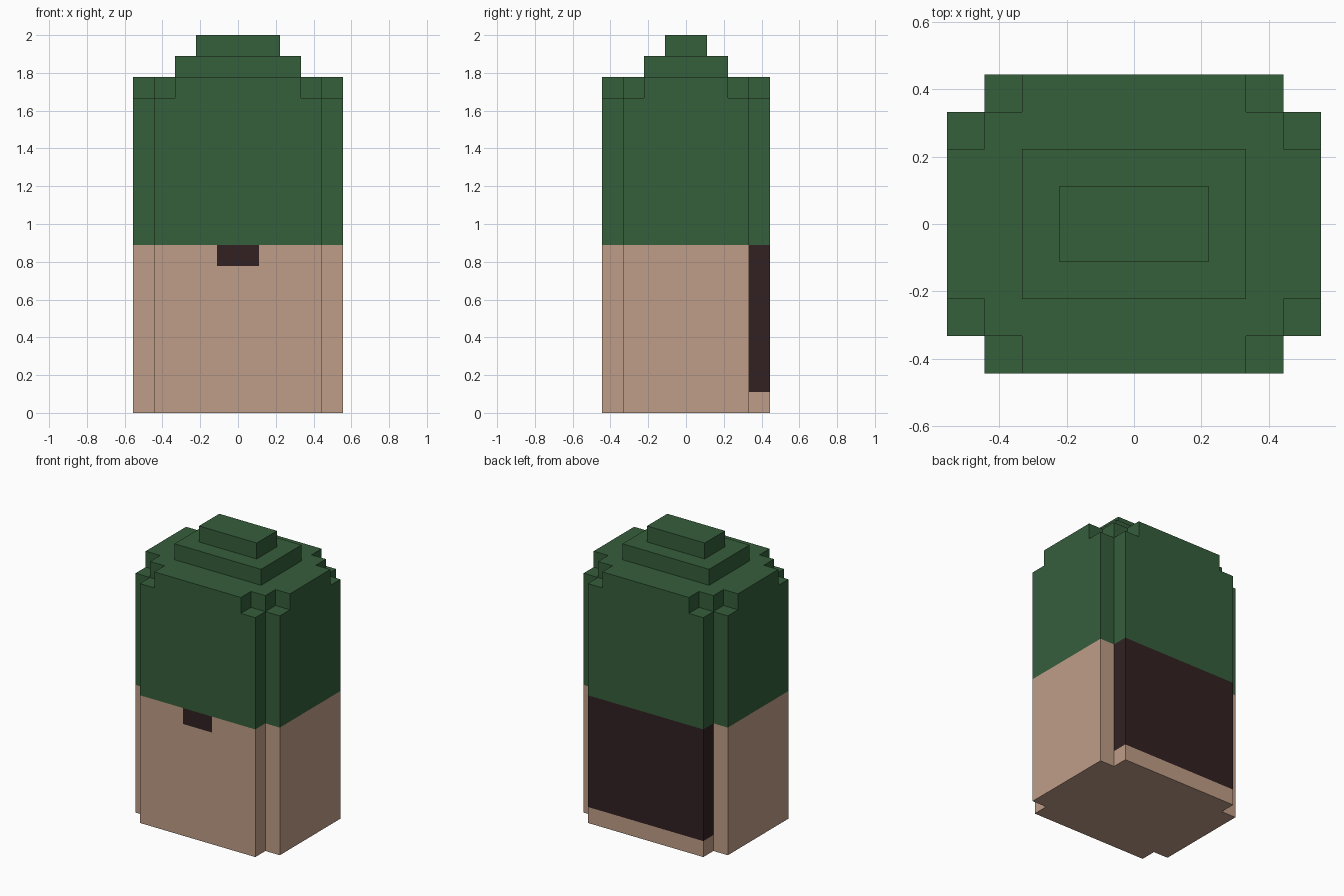
import bpy
import bmesh

cube = bpy.data.objects.get("Cube")
if cube:
    bpy.data.objects.remove(cube, do_unlink=True)

U = 2 / 18  # one block unit


def material(name, rgb):
    lin = [((c / 255 + 0.055) / 1.055) ** 2.4 for c in rgb] + [1.0]
    mat = bpy.data.materials.new(name)
    mat.use_nodes = True
    mat.diffuse_color = lin
    bsdf = next(n for n in mat.node_tree.nodes if n.type == 'BSDF_PRINCIPLED')
    bsdf.inputs["Base Color"].default_value = lin
    bsdf.inputs["Roughness"].default_value = 0.9
    return mat


skin = material("skin tan", (192, 158, 136))
dark = material("dark brown", (50, 33, 34))
green = material("hair green", (53, 94, 59))


def add_prism(bm, outline, z0, z1):
    """Extrude an outline, given in block units, from z0 to z1."""
    verts = [bm.verts.new((x * U, y * U, z0 * U)) for x, y in outline]
    base = bm.faces.new(verts)
    ext = bmesh.ops.extrude_face_region(bm, geom=[base], use_keep_orig=True)
    top = [g for g in ext["geom"] if isinstance(g, bmesh.types.BMVert)]
    bmesh.ops.translate(bm, verts=top, vec=(0, 0, (z1 - z0) * U))
    bmesh.ops.recalc_face_normals(bm, faces=bm.faces[:])


def make_object(name, bm, *mats):
    mesh = bpy.data.meshes.new(name)
    bm.to_mesh(mesh)
    bm.free()
    for m in mats:
        mesh.materials.append(m)
    obj = bpy.data.objects.new(name, mesh)
    bpy.context.collection.objects.link(obj)
    return obj


def rectangle(x, y):
    return [(-x, -y), (x, -y), (x, y), (-x, y)]


# Plan of the head: a 10 x 8 block rectangle with notched corners
plan = []
for sx, sy in ((1, 1), (-1, 1), (-1, -1), (1, -1)):
    corner = [(5 * sx, 3 * sy), (4 * sx, 3 * sy), (4 * sx, 4 * sy)]
    plan += corner if sx * sy > 0 else corner[::-1]

# Face and neck, cut along the borders of the colours
bm = bmesh.new()
add_prism(bm, plan, 0, 8)
for co, no in (((0, 0, U), (0, 0, 1)), ((0, 0, 7 * U), (0, 0, 1)),
               ((U, 0, 0), (1, 0, 0)), ((-U, 0, 0), (1, 0, 0))):
    bmesh.ops.bisect_plane(bm, geom=bm.verts[:] + bm.edges[:] + bm.faces[:],
                           plane_co=co, plane_no=no)
for f in bm.faces:
    x, y, z = f.calc_center_median() / U
    back_slab = y > 3.1 and 1 < z < 7.9
    front_patch = y < -3.9 and abs(x) < 1 and 7 < z < 7.9
    f.material_index = 1 if back_slab or front_patch else 0
make_object("head_lower", bm, skin, dark)

# Hair block
bm = bmesh.new()
add_prism(bm, plan, 8, 16)
hair = make_object("hair_block", bm, green)

# One-block steps taken out of the upper corners of the hair
bm = bmesh.new()
step = [(3, 5), (3, 3), (4, 3), (4, 2), (6, 2), (6, 5)]
for sx in (1, -1):
    for sy in (1, -1):
        add_prism(bm, [(x * sx, y * sy) for x, y in step], 15, 17)
cutter = make_object("corner_cutter", bm, green)
cutter.hide_render = True

mod = hair.modifiers.new("corner_steps", 'BOOLEAN')
mod.operation = 'DIFFERENCE'
mod.solver = 'EXACT'
mod.object = cutter
bpy.context.view_layer.update()
depsgraph = bpy.context.evaluated_depsgraph_get()
cut_mesh = bpy.data.meshes.new_from_object(hair.evaluated_get(depsgraph))
hair.modifiers.clear()
hair.data = cut_mesh
bpy.data.objects.remove(cutter, do_unlink=True)

# Two stepped tiers on the crown
for name, x, y, z in (("hair_tier_lower", 3, 2, 16), ("hair_tier_upper", 2, 1, 17)):
    bm = bmesh.new()
    add_prism(bm, rectangle(x, y), z, z + 1)
    make_object(name, bm, green)
